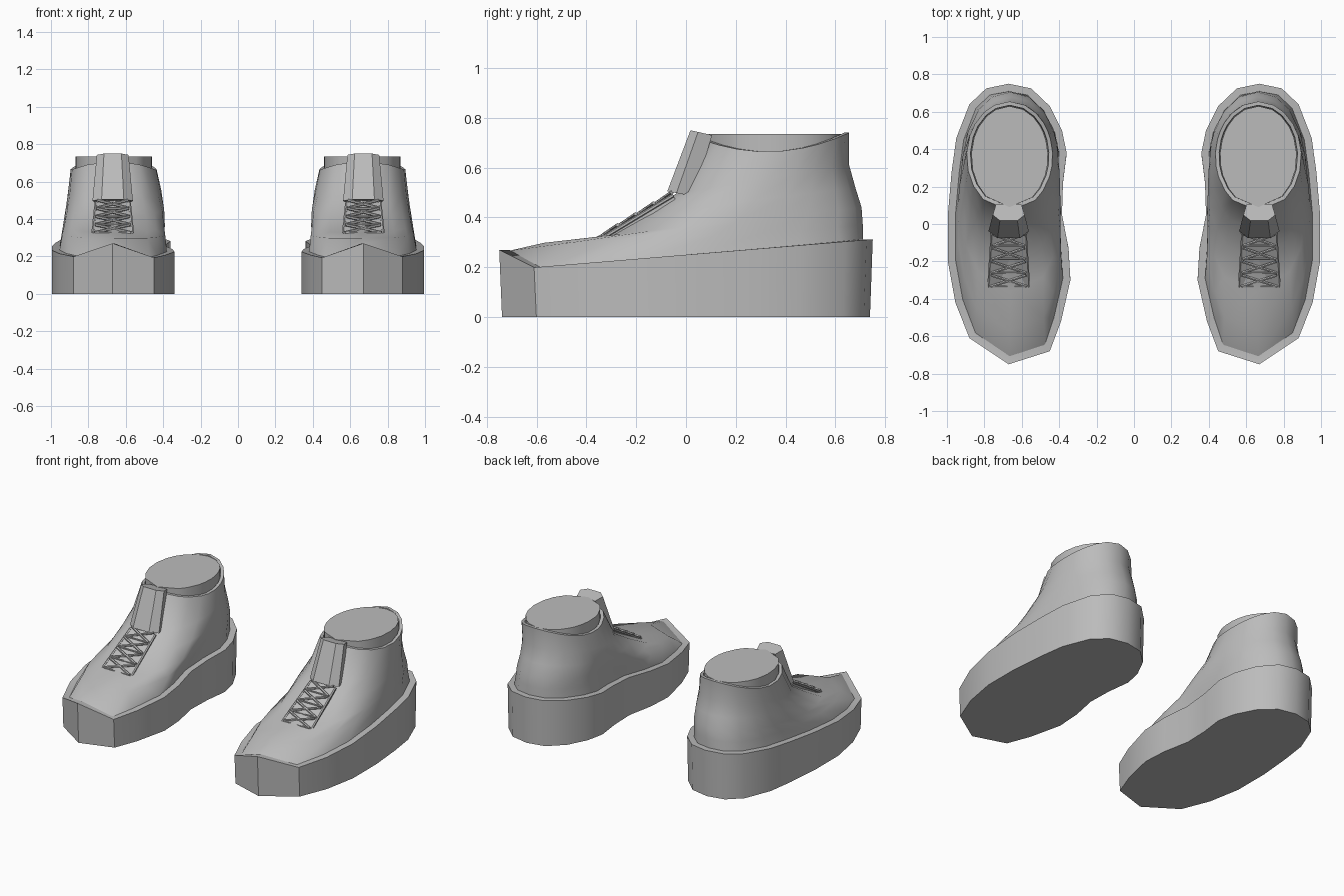
import bpy, bmesh, math
from mathutils import Vector

cube = bpy.data.objects.get("Cube")
if cube:
    bpy.data.objects.remove(cube)

grey = bpy.data.materials.new("plain grey")
grey.use_nodes = True
GREY = (0.5, 0.5, 0.5, 1)
grey.diffuse_color = GREY
grey.node_tree.nodes["Principled BSDF"].inputs["Base Color"].default_value = GREY

CX = 0.67   # centre line of the left shoe

# Sole outline of the left shoe, from the toe round the outer side
OUTLINE = [(.67, -.75), (.88, -.61), (.955, -.42), (.995, -.2), (.995, .05), (.975, .28),
           (.95, .46), (.88, .64), (.79, .725), (.67, .75), (.55, .725), (.45, .63),
           (.385, .5), (.36, .38), (.38, .22), (.385, .05), (.35, -.13), (.34, -.3),
           (.39, -.52), (.45, -.68)]


def finish(bm, name, angle=35):
    """Turn a bmesh into a shaded object mirrored to the other shoe."""
    bmesh.ops.recalc_face_normals(bm, faces=bm.faces)
    mesh = bpy.data.meshes.new(name)
    bm.to_mesh(mesh)
    bm.free()
    mesh.materials.append(grey)
    ob = bpy.data.objects.new(name, mesh)
    bpy.context.collection.objects.link(ob)
    bpy.ops.object.select_all(action="DESELECT")
    ob.select_set(True)
    bpy.context.view_layer.objects.active = ob
    bpy.ops.object.shade_smooth_by_angle(angle=math.radians(angle))
    mirror = ob.modifiers.new("other shoe", "MIRROR")
    mirror.use_mirror_merge = False
    return ob


def loft(bm, rings, cap_start=False, cap_end=False):
    """Skin a list of closed rings with quads."""
    rows = [[bm.verts.new(p) for p in ring] for ring in rings]
    for low, high in zip(rows, rows[1:]):
        for i in range(len(low)):
            j = (i + 1) % len(low)
            bm.faces.new((low[i], low[j], high[j], high[i]))
    if cap_start:
        bm.faces.new(rows[0][::-1])
    if cap_end:
        bm.faces.new(rows[-1])


def sole_height(y):
    return 0.27 if y < -0.7 else 0.25 + 0.083 * y


def inset(points, amount):
    """Move a closed outline inwards along its corner normals."""
    result = []
    for i, p in enumerate(points):
        a, b = Vector(points[i - 1]), Vector(points[(i + 1) % len(points)])
        along = (b - a).normalized()
        result.append((p[0] - along.y * amount, p[1] + along.x * amount))
    return result


# Thick wedge sole with a narrow rim
bm = bmesh.new()
rim = inset(OUTLINE, 0.04)
bottom = [(x, y * 0.985, 0) for x, y in OUTLINE]
top = [(x, y, sole_height(y)) for x, y in OUTLINE]
rim_top = [(x, y, sole_height(o[1])) for (x, y), o in zip(rim, OUTLINE)]
loft(bm, [bottom, top, rim_top], cap_start=True, cap_end=True)
finish(bm, "soles")


# Upper: rings that change from the sole outline to the ankle oval
def upper_ring(blend, x_min, x_max, front, back, z_front, z_back, sag):
    cx, hw = (x_min + x_max) / 2, (x_max - x_min) / 2
    cy, hl = (front + back) / 2, (back - front) / 2
    ring = []
    for x, y in OUTLINE:
        u, v = (x - CX) / 0.33, y / 0.75
        size = math.hypot(u, v)
        s, c = u / size, v / size
        u, v = u + (s - u) * blend, v + (c - v) * blend
        z = z_front + (z_back - z_front) * (v + 1) / 2 - sag * s * s
        ring.append((cx + hw * u, cy + hl * v, z))
    return ring


bm = bmesh.new()
loft(bm, [
    [(x, y, z - 0.004) for x, y, z in rim_top],
    upper_ring(.2, .385, .945, -.57, .71, .298, .37, .01),
    upper_ring(.5, .385, .935, -.36, .705, .322, .44, .0),
    upper_ring(.8, .39, .92, -.19, .68, .41, .52, .0),
    upper_ring(1, .41, .908, -.04, .655, .495, .61, .0),
    upper_ring(1, .435, .895, .07, .655, .71, .74, .06),
    upper_ring(1, .455, .875, .09, .635, .71, .74, .06),
    upper_ring(1, .46, .87, .095, .63, .62, .62, .0)])
finish(bm, "uppers", 50)

# Flat filling of the ankle opening
bm = bmesh.new()
loft(bm, [upper_ring(1, .46, .87, .09, .63, z, z, 0) for z in (.6, .735)],
     cap_end=True)
finish(bm, "ankle_fillings")


# Tongue: a tapered, faceted flap leaning back
def tongue_ring(half, front, back, z_front, z_back):
    shape = [(-half * .55, 0), (half * .55, 0), (half, .35), (half * .8, 1),
             (-half * .8, 1), (-half, .35)]
    return [(CX + x, front + (back - front) * t, z_front + (z_back - z_front) * t)
            for x, t in shape]


bm = bmesh.new()
loft(bm, [tongue_ring(.108, -.075, .03, .505, .485),
          tongue_ring(.085, .018, .105, .75, .73)], True, True)
finish(bm, "tongues", 20)


# Lace panel, following the slope of the instep
def instep(side, t, lift=0.0):
    half = 0.108 - 0.018 * t
    return Vector((CX + side * half, -.34 + .29 * t - lift * .5, .312 + .175 * t + lift))


def bar(bm, a, b, radius):
    """Six-sided rod between two points."""
    d = b - a
    matrix = d.to_track_quat("Z", "Y").to_matrix().to_4x4()
    matrix.translation = (a + b) / 2
    bmesh.ops.create_cone(bm, cap_ends=True, segments=6, radius1=radius,
                          radius2=radius, depth=d.length, matrix=matrix)


bm = bmesh.new()
corners = [(-1, 0), (1, 0), (1, 1), (-1, 1)]
loft(bm, [[instep(s, t, h) for s, t in corners] for h in (-.03, .004)], True, True)
for side in (-1, 1):
    bar(bm, instep(side, 0, .002), instep(side, 1, .002), .008)
finish(bm, "lace_panels")

# Criss-cross laces with straight rows between them
bm = bmesh.new()
ROWS = 4
for row in range(ROWS):
    t0, t1 = (row + .15) / ROWS, (row + 1) / ROWS
    for side in (-1, 1):
        bar(bm, instep(side * .9, t0, .01), instep(-side * .9, t1, .014), .008)
    bar(bm, instep(-.9, t0, .008), instep(.9, t0, .008), .006)
finish(bm, "laces")
